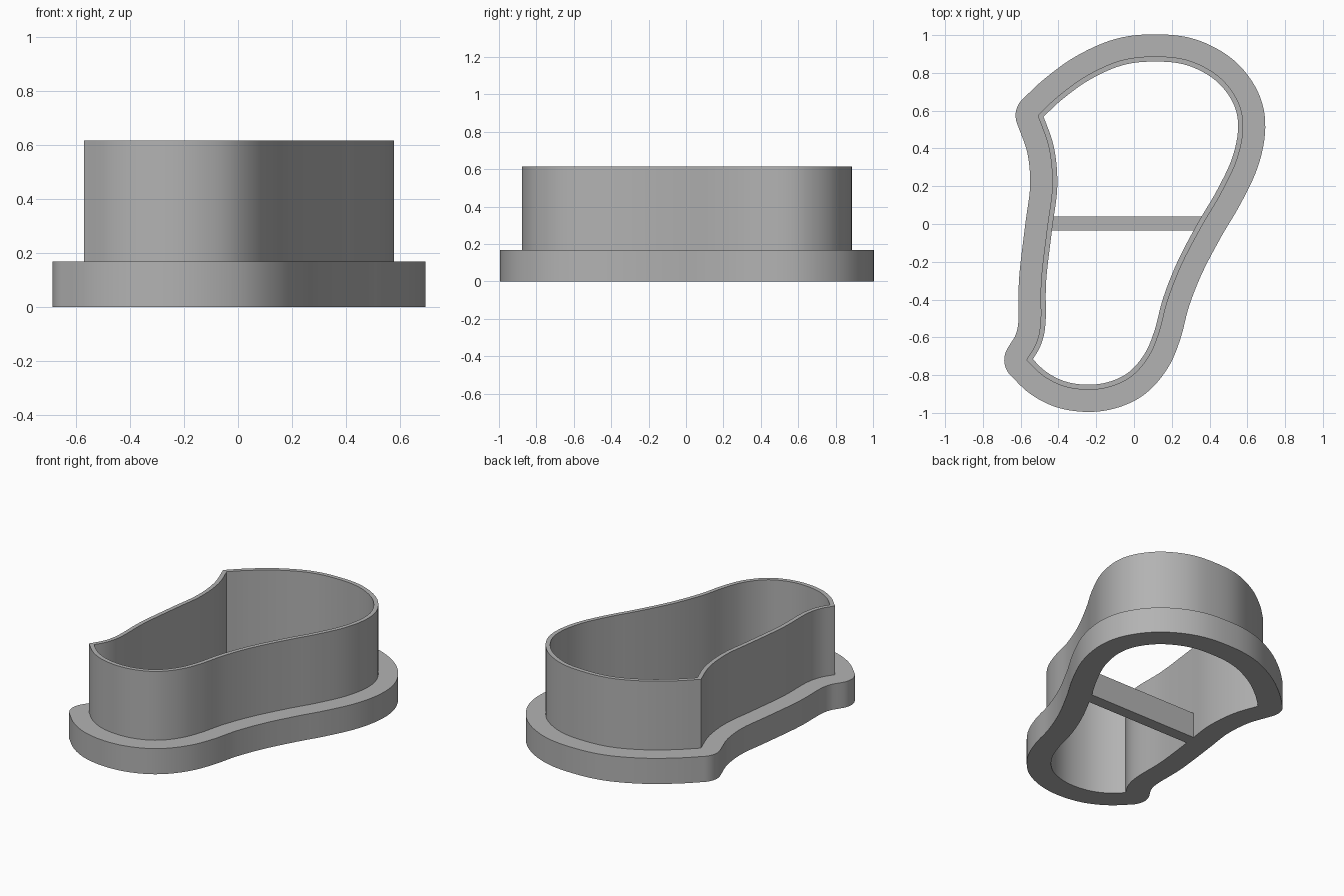
import bpy, bmesh, math
from mathutils import Vector

if "Cube" in bpy.data.objects:
    bpy.data.objects.remove(bpy.data.objects["Cube"])

FLANGE, WALL = 0.117, 0.027      # flange overhang, wall thickness
BASE_H, TOP_H = 0.167, 0.615

grey = bpy.data.materials.new("plain grey")
grey.use_nodes = True
colour = (0.45, 0.45, 0.45, 1)
grey.diffuse_color = colour
grey.node_tree.nodes["Principled BSDF"].inputs["Base Color"].default_value = colour

# Outline of the wall, clockwise, as two smooth runs meeting at sharp corners
round_side = [(-.51, .575), (-.4, .678), (-.25, .786), (-.07, .866), (.11, .887),
              (.29, .866), (.45, .78), (.55, .65), (.578, .51), (.545, .34),
              (.46, .16), (.36, -.01), (.255, -.21), (.18, -.4), (.135, -.57),
              (.08, -.7), (-.01, -.805), (-.12, -.86), (-.24, -.878),
              (-.37, -.86), (-.48, -.805), (-.57, -.72)]
notched_side = [(-.57, -.72), (-.518, -.63), (-.495, -.52), (-.492, -.3), (-.46, -.02),
                (-.433, .2), (-.45, .4), (-.51, .575)]


def smooth_run(points, steps=6):
    """Catmull-Rom samples as (position, outward normal)."""
    p = [Vector(q) for q in points]
    p = [2 * p[0] - p[1]] + p + [2 * p[-1] - p[-2]]
    samples = []
    for i in range(1, len(p) - 2):
        a, b, c, d = p[i - 1:i + 3]
        last = i == len(p) - 3
        for k in range(steps + last):
            t = k / steps
            u, v, w = c - a, 2 * a - 5 * b + 4 * c - d, 3 * b - a - 3 * c + d
            pos = b + (u * t + v * t * t + w * t ** 3) / 2
            tan = (u + 2 * v * t + 3 * w * t * t).normalized()
            samples.append((pos, Vector((-tan.y, tan.x))))
    return samples


def offset_rings(runs, arc=12):
    """Matching inner, wall and flange rings; corners mitre inside, round outside."""
    inner, wall, flange = [], [], []
    for i, run in enumerate(runs):
        for pos, n in run[1:-1]:
            inner.append(pos - n * WALL)
            wall.append(pos)
            flange.append(pos + n * FLANGE)
        corner, n0 = run[-1]
        n1 = runs[(i + 1) % len(runs)][0][1]
        middle = (n0 + n1).normalized()
        mitre = corner - middle * (WALL / middle.dot(n0))
        for k in range(arc + 1):
            inner.append(mitre)
            wall.append(corner)
            flange.append(corner + n0.slerp(n1, k / arc) * FLANGE)
    return inner, wall, flange


def finish(name, bm):
    bmesh.ops.remove_doubles(bm, verts=bm.verts, dist=0.0001)
    bmesh.ops.recalc_face_normals(bm, faces=bm.faces)
    mesh = bpy.data.meshes.new(name)
    bm.to_mesh(mesh)
    bm.free()
    mesh.materials.append(grey)
    obj = bpy.data.objects.new(name, mesh)
    bpy.context.collection.objects.link(obj)
    bpy.ops.object.select_all(action='DESELECT')
    obj.select_set(True)
    bpy.context.view_layer.objects.active = obj
    bpy.ops.object.shade_smooth_by_angle(angle=math.radians(30))
    return obj


# Cutter body: stepped section swept around the outline
inner, wall, flange = offset_rings([smooth_run(round_side), smooth_run(notched_side)])
section = [(inner, 0), (flange, 0), (flange, BASE_H), (wall, BASE_H),
           (wall, TOP_H), (inner, TOP_H)]
bm = bmesh.new()
loops = [[bm.verts.new((p.x, p.y, z)) for p in ring] for ring, z in section]
for i, low in enumerate(loops):
    high = loops[(i + 1) % len(loops)]
    for j in range(len(low)):
        k = (j + 1) % len(low)
        bm.faces.new((low[j], low[k], high[k], high[j]))
finish("cutter_body", bm)

# Cross bar bridging the opening, ends buried in the flange
bm = bmesh.new()
bmesh.ops.create_cube(bm, size=1)
left, right, depth, height = -0.45, 0.37, 0.076, 0.165
bmesh.ops.scale(bm, vec=(right - left, depth, height), verts=bm.verts)
bmesh.ops.translate(bm, vec=((left + right) / 2, 0.003, height / 2), verts=bm.verts)
finish("cross_bar", bm)
